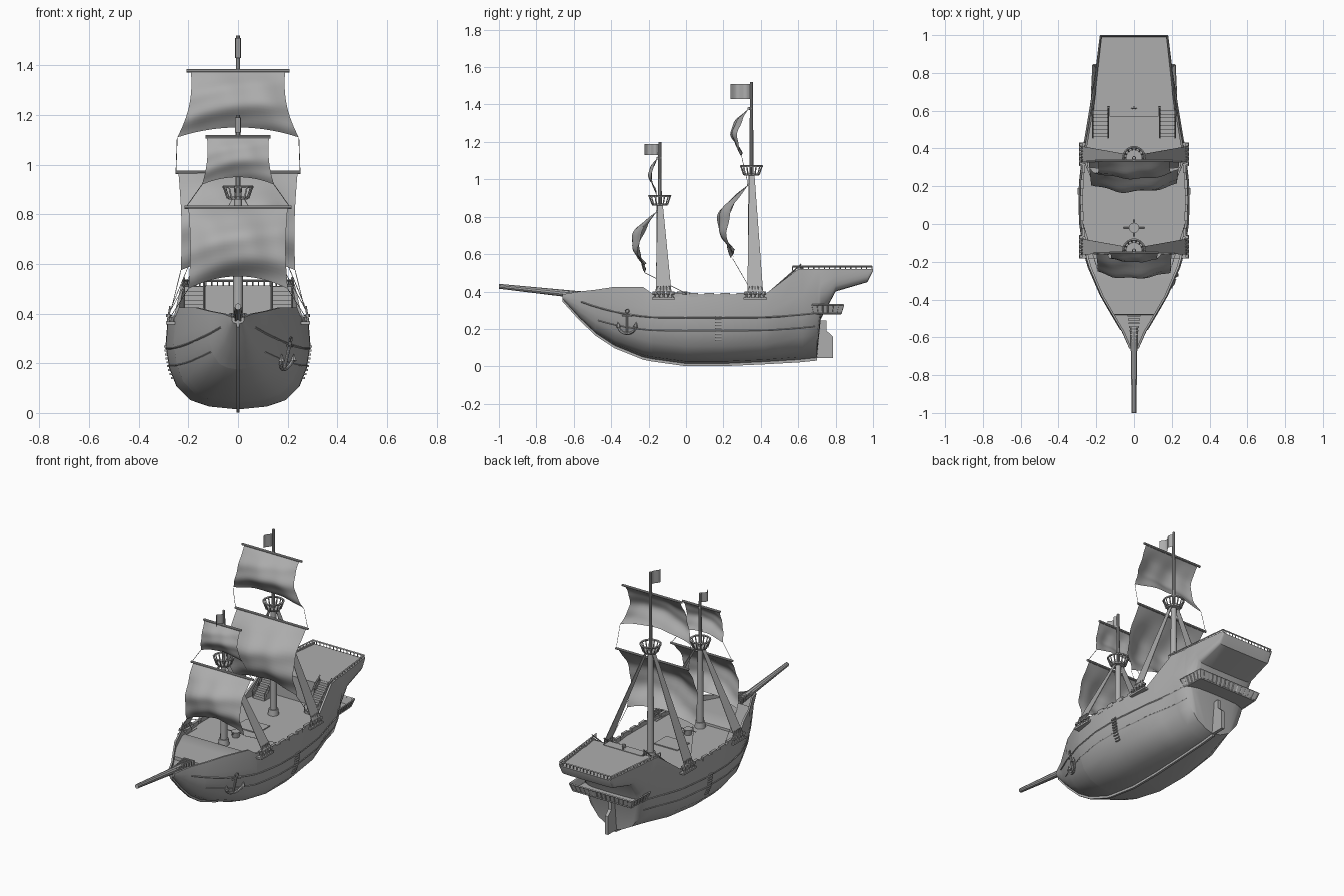
import bpy, bmesh, math
from mathutils import Vector

cube = bpy.data.objects.get("Cube")
if cube:
    bpy.data.objects.remove(cube, do_unlink=True)

grey = bpy.data.materials.new("plain_grey")
grey.use_nodes = True
grey.diffuse_color = (.42, .42, .42, 1)
grey.node_tree.nodes["Principled BSDF"].inputs["Base Color"].default_value = grey.diffuse_color


# Helpers
def finish(name, bm, angle=35, fix=True):
    if fix:
        bmesh.ops.recalc_face_normals(bm, faces=bm.faces)
    mesh = bpy.data.meshes.new(name)
    bm.to_mesh(mesh)
    bm.free()
    mesh.materials.append(grey)
    mesh.shade_smooth()
    mesh.set_sharp_from_angle(angle=math.radians(angle))
    bpy.context.collection.objects.link(bpy.data.objects.new(name, mesh))


def rod(bm, start, end, r1, r2=None, sides=8):
    start, end = Vector(start), Vector(end)
    axis = end - start
    new = bmesh.ops.create_cone(bm, cap_ends=True, segments=sides, radius1=r1,
                                radius2=r1 if r2 is None else r2, depth=axis.length)
    turn = axis.to_track_quat('Z', 'Y').to_matrix().to_4x4()
    bmesh.ops.transform(bm, matrix=turn, verts=new["verts"])
    bmesh.ops.translate(bm, vec=(start + end) / 2, verts=new["verts"])


def block(bm, low, high):
    low, high = Vector(low), Vector(high)
    new = bmesh.ops.create_cube(bm, size=1)["verts"]
    bmesh.ops.scale(bm, vec=high - low, verts=new)
    bmesh.ops.translate(bm, vec=(low + high) / 2, verts=new)


def prism(bm, points, offset):
    base = bm.faces.new([bm.verts.new(p) for p in points])
    new = bmesh.ops.extrude_face_region(bm, geom=[base], use_keep_orig=True)["geom"]
    bmesh.ops.translate(bm, vec=offset, verts=[v for v in new if isinstance(v, bmesh.types.BMVert)])


def lerp_table(table, key):
    if key <= table[0][0]:
        return table[0][1:]
    for a, b in zip(table, table[1:]):
        if key <= b[0]:
            t = (key - a[0]) / (b[0] - a[0])
            return [p + (q - p) * t for p, q in zip(a[1:], b[1:])]
    return table[-1][1:]


# Hull stations: y, keel height, sheer height, half width, section sharpness
stations = [(-.66, .36, .385, .025, 1), (-.57, .26, .4, .065, 1.1), (-.48, .175, .41, .12, 1.1),
            (-.38, .11, .425, .18, 1.1), (-.23, .05, .425, .245, 1), (-.18, .04, .388, .26, 1),
            (0, .015, .383, .29, 1), (.2, .015, .383, .292, 1), (.42, .025, .383, .268, 1.1),
            (.6, .035, .52, .238, 1.4), (.7, .045, .52, .222, 1.6), (.72, .25, .52, .219, .6),
            (.8, .4, .52, .206, .2), (.97, .45, .52, .185, .1), (1, .51, .52, .18, .1)]
section = [(0, .03), (.03, .4), (.1, .66), (.25, .85), (.45, .95), (.7, 1), (1, .97)]


def hull_x(y, z):
    keel, sheer, half, sharp = lerp_table(stations, y)
    return half * lerp_table(section, (z - keel) / (sheer - keel))[0] ** sharp


def deck_z(y, sheer):
    level = .37 if y < -.48 else .39 if y < -.18 else .365 if y < .62 else .513
    return min(level, sheer - .01)


bm = bmesh.new()
rings = []
steps = [-.481, -.181, .1, .3, .5, .619, .621, -.1, -.3, -.52, -.62]
for y in sorted([s[0] for s in stations] + steps):
    keel, sheer, half, sharp = lerp_table(stations, y)
    side = [(half * w ** sharp, keel + f * (sheer - keel)) for f, w in section]
    inner = max(side[-1][0] - .012, .004)
    side += [(inner, sheer), (inner, deck_z(y, sheer))]
    loop = [(0, keel)] + side + [(-x, z) for x, z in reversed(side)]
    rings.append([bm.verts.new((x, y, z)) for x, z in loop])
for a, b in zip(rings, rings[1:]):
    for i in range(len(a)):
        j = (i + 1) % len(a)
        bm.faces.new((a[i], a[j], b[j], b[i]))
bm.faces.new(rings[0])
bm.faces.new(rings[-1])
finish("hull", bm, 40)

# Keel and stem strip
bm = bmesh.new()
line = [(s[0], s[1]) for s in stations[:11]]
outline = [(y, z - .014) for y, z in line] + [(y, z + .02) for y, z in reversed(line)]
prism(bm, [(-.007, y, z) for y, z in outline], (.014, 0, 0))
finish("keel", bm)

# Rudder
bm = bmesh.new()
blade = [(.695, .045), (.785, .045), (.785, .16), (.752, .19), (.752, .245), (.695, .245)]
prism(bm, [(-.01, y, z) for y, z in blade], (.02, 0, 0))
finish("rudder", bm)

# Side wales, gunwale blocks and boarding ladders
bm = bmesh.new()
for side in (-1, 1):
    for height, bow in ((.19, -.47), (.26, -.56)):
        path = []
        for i in range(25):
            y = bow + (.69 - bow) * i / 24
            z = height + .4 * min(y + .1, 0) ** 2 + .15 * max(y - .3, 0) ** 2
            path.append((side * hull_x(y, z), y, z))
        for a, b in zip(path, path[1:]):
            rod(bm, a, b, .004, sides=4)
    for i in range(7):
        y = -.13 + i * .085
        x = side * (hull_x(y, .38) - .006)
        block(bm, (x - .008, y - .025, .37), (x + .008, y + .025, .393))
    for i in range(9):
        z = .14 + i * .016
        x = side * hull_x(.17, z)
        block(bm, (x - .008, .155, z - .004), (x + .008, .19, z + .004))
finish("side_trim", bm)

# Bowsprit and beak grating
bm = bmesh.new()
rod(bm, (0, -.55, .38), (0, -1, .428), .02, .013, 10)
finish("bowsprit", bm)
bm = bmesh.new()
for i in range(8):
    y = -.63 + i * .02
    w = .014 + i * .003
    block(bm, (-w, y, .375), (w, y + .009, .402))
finish("beak_grating", bm)

# Quarterdeck front, stairs and helm
bm = bmesh.new()
block(bm, (-.13, .57, .36), (.13, .63, .513))
for side in (-1, 1):
    for i in range(8):
        y = .46 + i * .02
        x = sorted((side * .14, side * .217))
        block(bm, (x[0], y, .36), (x[1], y + .022, .383 + i * .018))
    for x in (.137, .218):
        rod(bm, (side * x, .455, .405), (side * x, .615, .545), .004, sides=4)
        for i in range(4):
            y, z = .46 + i * .05, .37 + i * .042
            rod(bm, (side * x, y, z), (side * x, y, z + .04), .003, sides=4)
finish("quarterdeck_stairs", bm)
bm = bmesh.new()
rod(bm, (0, .62, .51), (0, .62, .535), .005)
for i in range(8):
    a = i * math.pi / 4
    rod(bm, (0, .612, .535), (.016 * math.cos(a), .612, .535 + .016 * math.sin(a)), .0015, sides=4)
rod(bm, (0, .609, .535), (0, .615, .535), .011, sides=12)
finish("helm", bm)

# Deck fittings
bm = bmesh.new()
block(bm, (-.08, .08, .364), (.08, .2, .371))
rod(bm, (0, -.02, .36), (0, -.02, .4), .02, .027, 12)
for dx, dy in ((.055, 0), (0, .045)):
    rod(bm, (-dx, -.02 - dy, .393), (dx, -.02 + dy, .393), .003, sides=5)
finish("hatch_and_capstan", bm)

# Quarterdeck railing
bm = bmesh.new()
corners = [(-.222, .57), (-.177, .994), (.177, .994), (.222, .57)]
for (xa, ya), (xb, yb) in zip(corners, corners[1:]):
    rod(bm, (xa, ya, .533), (xb, yb, .533), .005, sides=4)
    for i in range(16):
        t = i / 15
        x, y = xa + (xb - xa) * t, ya + (yb - ya) * t
        rod(bm, (x, y, .512), (x, y, .533), .003, sides=4)
finish("stern_railing", bm)

# Stern gallery with ribs
bm = bmesh.new()
block(bm, (-.2, .69, .28), (.2, .828, .29))
lower, upper = [(-.208, .685), (-.2, .828), (.2, .828), (.208, .685)], \
    [(-.224, .675), (-.216, .842), (.216, .842), (.224, .675)]
for i in range(3):
    a, b, c, d = lower[i], lower[i + 1], upper[i + 1], upper[i]
    inward = (0, -.004, 0) if i == 1 else (.004 * (1 - i), 0, 0)
    prism(bm, [(*a, .282), (*b, .282), (*c, .328), (*d, .328)], inward)
    rod(bm, (*d, .328), (*c, .328), .005, sides=4)
    rod(bm, (*a, .283), (*b, .283), .005, sides=4)
    count = 14 if i == 1 else 6
    for k in range(count + 1):
        low = Vector((*a, .282)).lerp(Vector((*b, .282)), k / count)
        top = Vector((*d, .328)).lerp(Vector((*c, .328)), k / count)
        rod(bm, low, top, .004, sides=4)
finish("stern_gallery", bm)

# Anchor
bm = bmesh.new()


def on_hull(y, z):
    return (hull_x(y, z) + .008, y, z)


middle = -.315
rod(bm, on_hull(middle, .18), on_hull(middle, .285), .006)
rod(bm, on_hull(middle - .025, .27), on_hull(middle + .025, .27), .004)
arc = [on_hull(middle + .05 * math.sin(a / 4), .225 - .05 * math.cos(a / 4)) for a in range(-6, 7)]
ring = [on_hull(middle + .01 * math.sin(a * math.pi / 5), .295 + .01 * math.cos(a * math.pi / 5)) for a in range(11)]
for path, r in ((arc, .007), (ring, .003)):
    for a, b in zip(path, path[1:]):
        rod(bm, a, b, r, sides=6)
for tip, back in ((arc[0], 1), (arc[-1], -1)):
    rod(bm, Vector(tip) + Vector((0, back * .005, -.012)), Vector(tip) + Vector((0, 0, .017)), .013, 0, 6)
finish("anchor", bm)


# Masts, crow's nests, flags and shrouds
def rig(prefix, y, nest, top, flag_length, flag_height):
    bm = bmesh.new()
    rod(bm, (0, y, .36), (0, y, nest), .021, .016, 12)
    rod(bm, (0, y, nest), (0, y, top), .011, .008, 10)
    rod(bm, (0, y, .36), (0, y, .4), .033, .028, 12)
    finish(prefix + "_mast", bm)
    bm = bmesh.new()
    rod(bm, (0, y, nest - .005), (0, y, nest + .006), .04, .044, 14)
    for i in range(14):
        a, b = i * math.pi / 7, (i + 1) * math.pi / 7
        foot, p, q = [Vector((r * math.cos(t), y + r * math.sin(t), z)) for r, t, z in
                      ((.042, a, nest), (.058, a, nest + .046), (.058, b, nest + .046))]
        rod(bm, foot, p, .004, sides=4)
        rod(bm, p, q, .006, sides=5)
    finish(prefix + "_crows_nest", bm)
    bm = bmesh.new()
    grid = [[bm.verts.new((.012 * math.sin(i * .9), y - .008 - flag_length * i / 8, z))
             for z in (top - .01 - flag_height, top - .01)] for i in range(9)]
    for a, b in zip(grid, grid[1:]):
        bm.faces.new((a[0], b[0], b[1], a[1]))
    finish(prefix + "_flag", bm, 60, False)
    bm = bmesh.new()
    for side in (-1, 1):
        base = y + .02
        edge = hull_x(base, .37)
        x = sorted((side * (edge - .02), side * .29))
        block(bm, (x[0], base - .062, .357), (x[1], base + .062, .368))
        for i in range(5):
            p = base - .05 + i * .025
            rod(bm, (side * .282, p, .365), (side * .274, p * .6 + base * .4, .43), .006, .003, 6)
            rod(bm, (side * .281, p, .385), (side * .279, p, .398), .01, sides=6)
        prism(bm, [(side * .28, base - .042, .4), (side * .28, base + .042, .4),
                   (side * .022, y + .016, nest), (side * .022, y - .012, nest)], (.003, 0, .001))
    finish(prefix + "_shrouds", bm)


rig("fore", -.14, .865, 1.2, .075, .06)
rig("main", .35, 1.025, 1.52, .105, .08)


# Sails with yards: billowing sheets with soft creases
def sail(name, y, top, yard, half_top, half_low, low, y_low, bulge, arch, seed):
    bm = bmesh.new()
    rod(bm, (-yard, y, top), (yard, y, top), .007, sides=8)
    rod(bm, (0, y, top), (0, y + .02, top), .008)
    finish(name + "_yard", bm)
    bm = bmesh.new()
    count = 20
    grid = []
    for j in range(count + 1):
        v = j / count
        row = []
        for i in range(count + 1):
            u = 2 * i / count - 1
            swell = math.sin(math.pi * v)
            x = u * (half_top + (half_low - half_top) * v ** 2) * (1 - .04 * swell)
            z = top + (low + arch * (1 - u * u) - top) * v
            crease = math.sin(5 * u + 7 * v + seed) * math.sin(9 * v - 3 * u + seed * 2)
            depth = bulge * swell * (.6 + .4 * (1 - u * u)) + .1 * bulge * crease * min(1, 4 * v)
            row.append(bm.verts.new((x, y + (y_low - y) * v - depth, z)))
        grid.append(row)
    for a, b in zip(grid, grid[1:]):
        for i in range(count):
            bm.faces.new((a[i], a[i + 1], b[i + 1], b[i]))
    finish(name, bm, 80, False)


sail("fore_lower_sail", -.155, .828, .215, .2, .2, .5, -.22, .1, .05, 1)
sail("fore_upper_sail", -.152, 1.113, .13, .125, .145, .92, -.16, .045, .03, 2)
sail("main_lower_sail", .333, .97, .252, .24, .23, .575, .25, .12, .05, 3)
sail("main_upper_sail", .335, 1.378, .207, .19, .245, 1.11, .3, .075, .04, 4)

# Sheet ropes
bm = bmesh.new()
for side in (-1, 1):
    for a, b in (((.145, -.16, .92), (.21, -.155, .828)), ((.245, .3, 1.11), (.25, .333, .97)),
                 ((.2, -.22, .5), (.27, 0, .39)), ((.23, .25, .575), (.268, .34, .42))):
        rod(bm, (side * a[0], *a[1:]), (side * b[0], *b[1:]), .0015, sides=4)
finish("sheet_ropes", bm)
